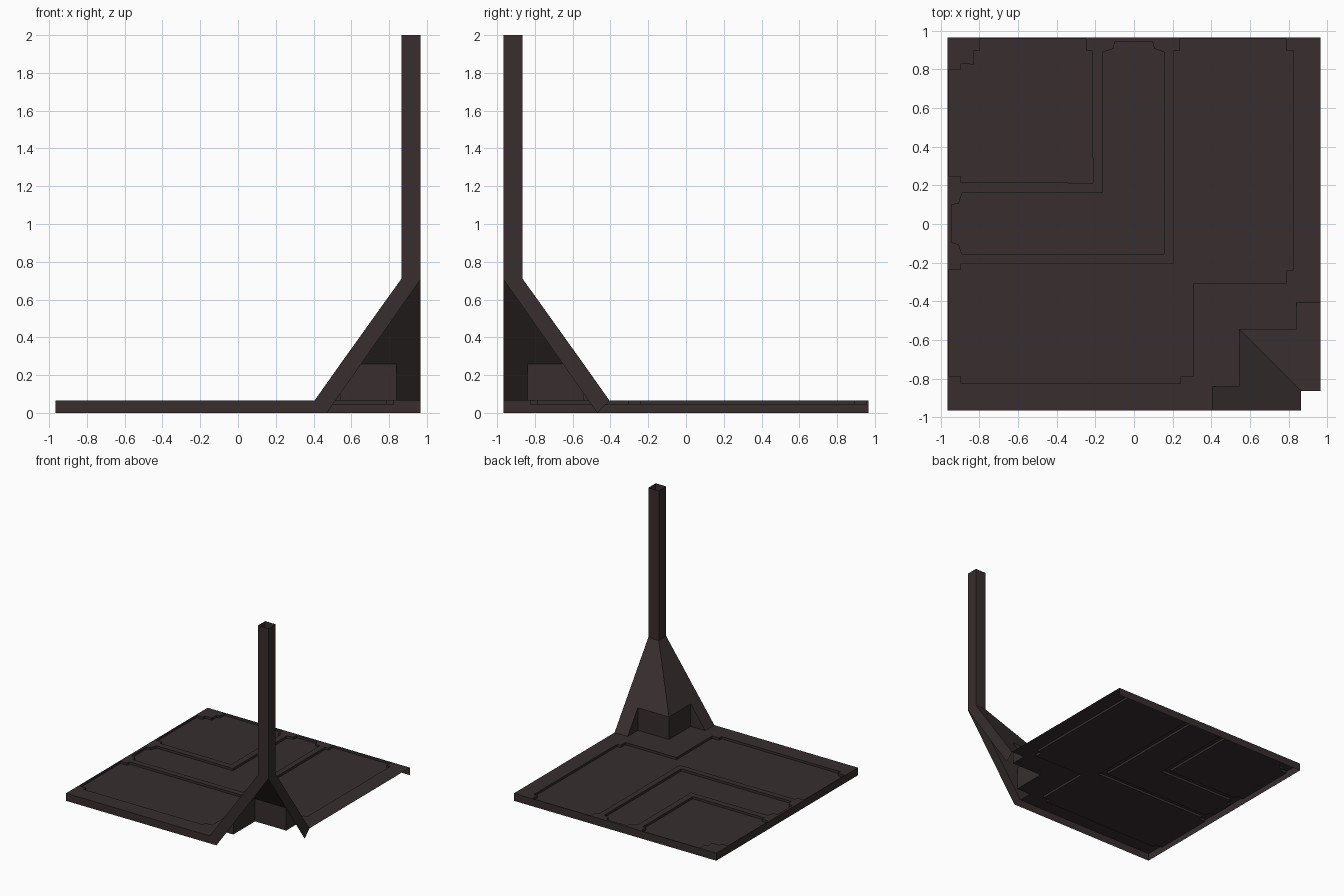
import bpy, bmesh

if "Cube" in bpy.data.objects:
    bpy.data.objects.remove(bpy.data.objects["Cube"])

H = 0.965           # half width of the tile
TOP, LOW = 0.065, 0.045   # floor level, sunken panel level
E, N, B, BZ = 0.405, 0.84, 0.543, 0.26  # brace foot, notch side, notch wall, notch height
P, PZ = 0.865, 0.71       # post inner side, post start

mat = bpy.data.materials.new("dark_brown")
mat.diffuse_color = (0.038, 0.027, 0.028, 1)
mat.use_nodes = True
mat.node_tree.nodes["Principled BSDF"].inputs["Base Color"].default_value = mat.diffuse_color


def finish(name, bm):
    bmesh.ops.remove_doubles(bm, verts=bm.verts, dist=0.0001)
    me = bpy.data.meshes.new(name)
    bm.to_mesh(me)
    bm.free()
    me.materials.append(mat)
    ob = bpy.data.objects.new(name, me)
    bpy.context.collection.objects.link(ob)


def face(bm, pts):
    return bm.faces.new([bm.verts.new(p) for p in pts])


def swap(pts):
    """Mirror across the tile diagonal, keeping the loop direction consistent."""
    return [(-p[1], -p[0]) + tuple(p[2:]) for p in reversed(pts)]


def from_faces(name, faces):
    bm = bmesh.new()
    for f in faces:
        face(bm, f)
    finish(name, bm)


# Half outlines; each is completed by mirroring across the diagonal
outline = [(-H, H), (-H, -H), (E, -H), (E, -N), (B, -N), (B, -B)]
outline = outline + swap(outline)[1:-1]
small = [(-0.825, 0.83), (-0.895, 0.83), (-0.895, 0.8), (-0.958, 0.8),
         (-0.958, 0.245), (-0.895, 0.245), (-0.895, 0.215), (-0.213, 0.213)]
small = small + swap(small)[1:]
small.insert(len(small), (-0.825, 0.825)) if small[-1][0] < -0.9 else None
bend = [(-0.16, 0.16), (-0.89, 0.16), (-0.907, 0.105), (-0.945, 0.1),
        (-0.945, -0.095), (-0.907, -0.105), (-0.89, -0.155), (0.155, -0.155)]
bend = bend + swap(bend)[1:-1]
large = [(0.205, -0.205), (-0.895, -0.205), (-0.895, -0.235), (-0.958, -0.235),
         (-0.958, -0.79), (-0.895, -0.79), (-0.895, -0.825), (0.24, -0.825),
         (0.24, -0.79), (0.305, -0.79), (0.305, -0.305)]
large = large + swap(large)[1:-1]


def clean(loop):
    """Drop repeated corner points."""
    out = []
    for p in loop:
        if all(abs(p[0] - q[0]) + abs(p[1] - q[1]) > 0.008 for q in out):
            out.append(p)
    return out


panels = [clean(small), clean(bend), clean(large)]

# Floor plate with openings for the panels
bm = bmesh.new()
for loop in [outline] + panels:
    vs = [bm.verts.new((x, y, TOP)) for x, y in loop]
    for i, v in enumerate(vs):
        bm.edges.new((vs[i - 1], v))
bmesh.ops.triangle_fill(bm, edges=bm.edges[:], use_beauty=True, normal=(0, 0, 1))
for f in bm.faces:
    f.normal_update()
    if f.normal.z < 0:
        f.normal_flip()
bmesh.ops.dissolve_limit(bm, angle_limit=0.01, verts=bm.verts[:], edges=bm.edges[:])
finish("floor_plate", bm)

# Sunken panels with their short side walls
for name, loop in zip(("small_panel", "bend_panel", "large_panel"), panels):
    bm = bmesh.new()
    f = face(bm, [(x, y, LOW) for x, y in loop])
    f.normal_update()
    if f.normal.z < 0:
        loop = loop[::-1]
        f.normal_flip()
    for (ax, ay), (bx, by) in zip(loop, loop[1:] + loop[:1]):
        face(bm, [(ax, ay, LOW), (ax, ay, TOP), (bx, by, TOP), (bx, by, LOW)])
    finish(name, bm)

# Outer skirt on three sides, the fourth stays open
side = [(-H, H, 0), (-H, -H, 0), (-H, -H, TOP), (-H, H, TOP)]
back = [(H, H, 0), (-H, H, 0), (-H, H, TOP), (H, H, TOP)]
front = [(-H, -H, 0), (0.47, -H, 0), (E, -H, TOP), (-H, -H, TOP)]
from_faces("skirt", [side, back, front])

# Corner brace: slope, notch walls and flat leg strip, mirrored
half = [
    [(P, -H, PZ), (P, -P, PZ), (B, -B, BZ), (B, -N, BZ), (E, -N, TOP), (E, -H, TOP)],
    [(B, -N, BZ), (B, -B, BZ), (B, -B, TOP), (B, -N, TOP)],
    [(E, -N, TOP), (B, -N, BZ), (B, -N, TOP)],
    [(E, -H, TOP), (0.47, -H, 0), (H, -H, PZ - 0.005), (P, -H, PZ)],
]
from_faces("corner_brace", half + [swap(f) for f in half])

# Hollow square post
ring = [(P, -H), (H, -H), (H, -P), (P, -P)]
from_faces("post", [[(*a, PZ - 0.005 if a == (H, -H) else PZ),
                     (*b, PZ - 0.005 if b == (H, -H) else PZ), (*b, 2), (*a, 2)]
                    for a, b in zip(ring, ring[1:] + ring[:1])])
